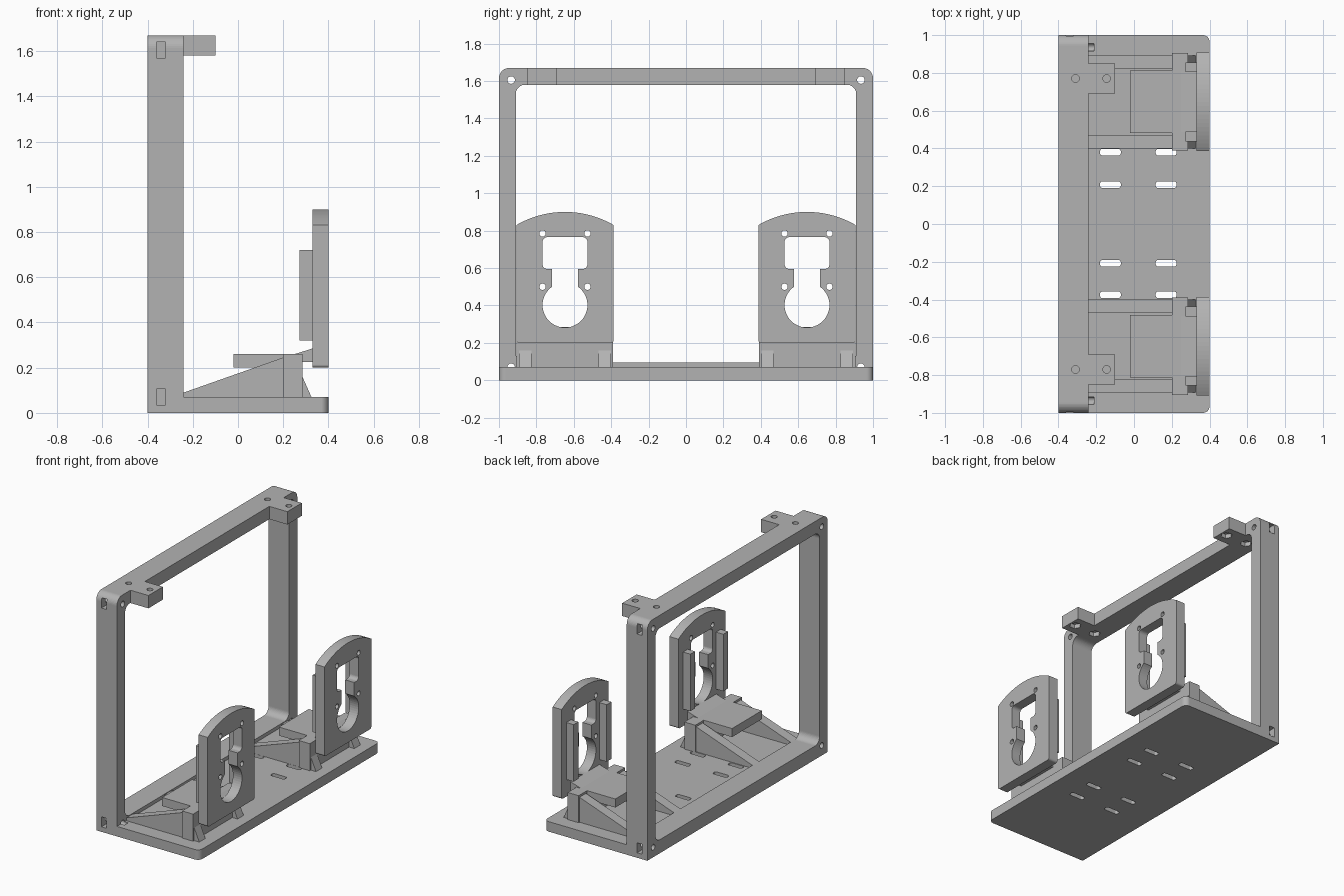
import bpy, bmesh
from math import sin, cos, radians

if "Cube" in bpy.data.objects:
    bpy.data.objects.remove(bpy.data.objects["Cube"], do_unlink=True)

grey = bpy.data.materials.new("plain grey")
grey.use_nodes = True
grey.diffuse_color = (0.45, 0.45, 0.45, 1)
grey.node_tree.nodes["Principled BSDF"].inputs["Base Color"].default_value = grey.diffuse_color


def arc(u, v, r, start, end, n):
    steps = [radians(start + (end - start) * i / n) for i in range(n + 1)]
    return [(u + r * cos(a), v + r * sin(a)) for a in steps]


def circle(u, v, r, n=32):
    return arc(u, v, r, 0, 360, n)[:-1]


def rect(u0, u1, v0, v1, radii=(0, 0, 0, 0)):
    """Rectangle; radii run from lower left counter-clockwise."""
    corners = [(u0, v0, 1, 1), (u1, v0, -1, 1), (u1, v1, -1, -1), (u0, v1, 1, -1)]
    pts = []
    for i, ((u, v, du, dv), r) in enumerate(zip(corners, radii)):
        if r:
            pts += arc(u + du * r, v + dv * r, r, 180 + 90 * i, 270 + 90 * i, 10)
        else:
            pts.append((u, v))
    return pts


def prism(name, pts, axis, lo, hi):
    """Extrude a 2D outline along x (y,z), y (x,z) or z (x,y)."""
    place = {"x": lambda p, d: (d, p[0], p[1]),
             "y": lambda p, d: (p[0], d, p[1]),
             "z": lambda p, d: (p[0], p[1], d)}[axis]
    bm = bmesh.new()
    ends = [[bm.verts.new(place(p, d)) for p in pts] for d in (lo, hi)]
    for ring in ends:
        bm.faces.new(ring)
    for i in range(len(pts)):
        j = (i + 1) % len(pts)
        bm.faces.new((ends[0][i], ends[0][j], ends[1][j], ends[1][i]))
    bmesh.ops.recalc_face_normals(bm, faces=bm.faces)
    mesh = bpy.data.meshes.new(name)
    bm.to_mesh(mesh)
    bm.free()
    mesh.materials.append(grey)
    obj = bpy.data.objects.new(name, mesh)
    bpy.context.collection.objects.link(obj)
    return obj


def cut(obj, outlines):
    """Subtract a list of prisms, each (outline, axis, lo, hi)."""
    for outline in outlines:
        cutter = prism("cutter", *outline)
        cutter.hide_render = True
        mod = obj.modifiers.new("cut", "BOOLEAN")
        mod.operation = "DIFFERENCE"
        mod.solver = "EXACT"
        mod.object = cutter
        bpy.context.view_layer.objects.active = obj
        bpy.ops.object.modifier_apply(modifier=mod.name)
        bpy.data.objects.remove(cutter, do_unlink=True)


sides = (("right", -1), ("left", 1))

# Screw holes and nut slots in the frame corners
screw_holes, nut_slots, tab_holes = [], [], []
for _, s in sides:
    for z in (0.07, 1.605):
        screw_holes.append((circle(s * 0.935, z, 0.02, 24), "x", -0.5, -0.213))
        nut_slots.append((rect(-0.36, -0.32, z - 0.035, z + 0.035), "y",
                          *sorted((s * 0.915, s * 1.1))))
    for x in (-0.31, -0.145):
        tab_holes.append((circle(x, s * 0.77, 0.02, 24), "z", 1.5, 1.75))
        tab_holes.append((circle(x, s * 0.77, 0.038, 6), "z", 1.5, 1.61))

# Upright rectangular frame
frame = prism("upright_frame", rect(-1, 1, 0, 1.67, (0, 0, 0.055, 0.055)), "x", -0.4, -0.24)
cut(frame, [(rect(-0.91, 0.91, 0.095, 1.58, (0.05,) * 4), "x", -0.5, -0.1)]
    + screw_holes + nut_slots + [h for h in tab_holes if h[0][0][0] < -0.2])

# Base plate with adjustment slots
base = prism("base_plate", rect(-0.24, 0.4, -1, 1, (0, 0.035, 0.035, 0)), "z", 0, 0.07)
slots = [(rect(x - 0.055, x + 0.055, y - 0.018, y + 0.018, (0.014,) * 4), "z", -0.1, 0.2)
         for x in (-0.125, 0.17) for y in (-0.375, -0.208, 0.208, 0.38)]
cut(base, slots + [h for h in screw_holes if h[0][0][1] < 0.5])

for side, s in sides:
    # Mounting tab on the top rail
    tab = prism(side + "_top_tab", rect(-0.24, -0.1, s * 0.77 - 0.08, s * 0.77 + 0.08), "z", 1.58, 1.67)
    cut(tab, [h for h in tab_holes if h[0][0][0] > -0.2 and h[0][0][1] * s > 0])

    # Face plate with arched top and openings
    c = s * 0.647
    outline = rect(c - 0.26, c + 0.26, 0.2, 0.83, (0.015, 0.015, 0, 0))[:-2]
    outline += arc(c, 0.382, 0.518, 59.87, 120.13, 24)
    plate = prism(side + "_face_plate", outline, "x", 0.33, 0.4)
    openings = [rect(c - 0.12, c + 0.12, 0.595, 0.765, (0.025,) * 4),
                rect(c - 0.07, c + 0.07, 0.45, 0.65),
                circle(c, 0.402, 0.12, 48)]
    openings += [circle(c + dy, z, 0.017, 20) for dy in (-0.12, 0.12) for z in (0.5, 0.785)]
    cut(plate, [(o, "x", 0.2, 0.5) for o in openings])

    # Support block, rear shelf and sloped neck to the face plate
    prism(side + "_support_block", rect(0.2, 0.285, c - 0.258, c + 0.258), "z", 0.07, 0.26)
    prism(side + "_shelf", rect(-0.02, 0.2, c - 0.165, c + 0.165), "z", 0.2, 0.26)
    neck = [(0.22, 0.225), (0.33, 0.225), (0.33, 0.285), (0.25, 0.26), (0.22, 0.26)]
    prism(side + "_neck", neck, "y", c - 0.16, c + 0.16)

    for end, d in (("outer", s), ("inner", -s)):
        # Long rear ramp, short front gusset and plate rail
        y = c + d * 0.212
        ramp = [(-0.24, 0.07), (0.2, 0.07), (0.2, 0.245), (-0.24, 0.09)]
        prism(f"{side}_{end}_ramp", ramp, "y", y - 0.036, y + 0.036)
        gusset = [(0.285, 0.07), (0.325, 0.07), (0.285, 0.16)]
        prism(f"{side}_{end}_gusset", gusset, "y", y - 0.034, y + 0.034)
        r = c + d * 0.183
        prism(f"{side}_{end}_rail", rect(0.273, 0.33, r - 0.026, r + 0.026), "z", 0.32, 0.72)
